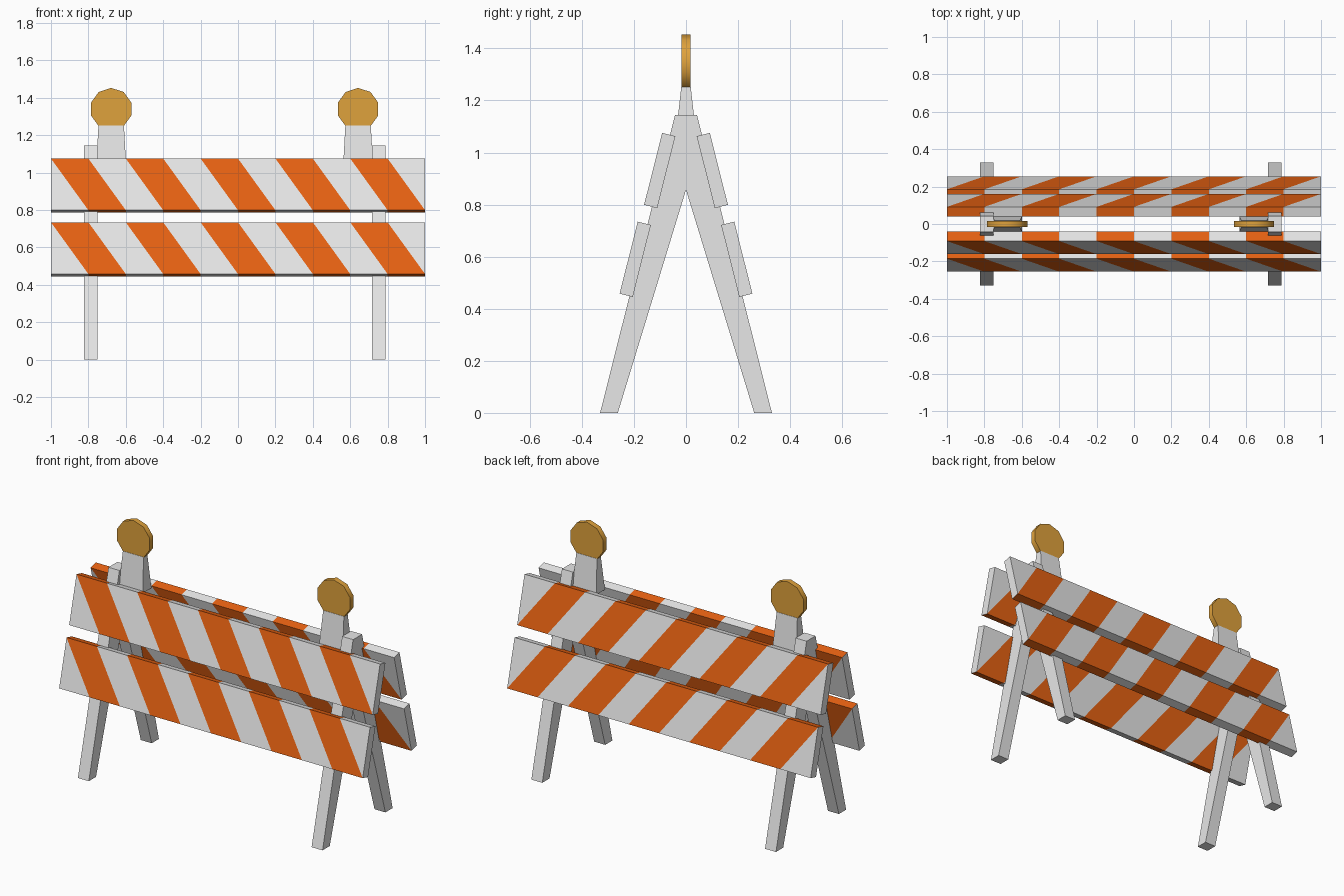
import bpy, bmesh, math
from mathutils import Matrix, Vector

if "Cube" in bpy.data.objects:
    bpy.data.objects.remove(bpy.data.objects["Cube"])


def mat(name, rgb):
    m = bpy.data.materials.new(name)
    m.diffuse_color = (*rgb, 1)
    m.use_nodes = True
    m.node_tree.nodes["Principled BSDF"].inputs["Base Color"].default_value = m.diffuse_color
    return m


WHITE = mat("off_white", (0.8, 0.8, 0.8))
ORANGE = mat("stripe_orange", (0.8, 0.122, 0.006))
AMBER = mat("lamp_amber", (0.74, 0.36, 0.045))
MID = -0.018                      # legs and lamps sit slightly left of centre
TILT = math.atan(0.2515)          # lean of the boards


def finish(name, bm, mats):
    bmesh.ops.recalc_face_normals(bm, faces=bm.faces)
    me = bpy.data.meshes.new(name)
    bm.to_mesh(me)
    bm.free()
    for m in mats:
        me.materials.append(m)
    ob = bpy.data.objects.new(name, me)
    bpy.context.collection.objects.link(ob)
    return ob


def box(size):
    bm = bmesh.new()
    bmesh.ops.create_cube(bm, size=1)
    bmesh.ops.scale(bm, vec=size, verts=bm.verts)
    return bm


# Striped board: a box cut by slanted planes, alternate slices painted orange
def board(name, side, y, z, height=0.285, thick=0.052, step=0.2):
    bm = box((2, thick, height))
    for i in range(10):
        bmesh.ops.bisect_plane(
            bm, geom=bm.verts[:] + bm.edges[:] + bm.faces[:], dist=1e-5,
            plane_co=(-1 + step * i, 0, height / 2), plane_no=(height, 0, step))
    for f in bm.faces:
        c = f.calc_center_median()
        x_top = c.x - step * (height / 2 - c.z) / height
        f.material_index = int(math.floor((x_top + 1) / step) % 2 == 0)
    bmesh.ops.transform(bm, verts=bm.verts,
                        matrix=Matrix.Translation((0, side * y, z)) @ Matrix.Rotation(side * TILT, 4, 'X'))
    finish(name, bm, [WHITE, ORANGE])


for side, label in ((-1, "front"), (1, "back")):
    board("upper_board_" + label, side, 0.101, 0.931)
    board("lower_board_" + label, side, 0.195, 0.590)

A_FRAME = [(-0.33, 0), (-0.262, 0), (0, 0.857), (0.262, 0), (0.33, 0), (0.042, 1.145), (-0.042, 1.145)]

for s, label in ((-1, "left"), (1, "right")):
    # A-shaped pair of legs
    x = MID + s * 0.77
    bm = bmesh.new()
    face = bm.faces.new([bm.verts.new((x - 0.036, y, z)) for y, z in A_FRAME])
    ext = bmesh.ops.extrude_face_region(bm, geom=[face])
    bmesh.ops.translate(bm, vec=(0.072, 0, 0), verts=[v for v in ext["geom"] if isinstance(v, bmesh.types.BMVert)])
    finish("leg_frame_" + label, bm, [WHITE])

    # Tapered lamp housing
    x = MID + s * 0.66
    bm = bmesh.new()
    bmesh.ops.create_cube(bm, size=2)
    for v in bm.verts:
        hx, hy, z = (0.068, 0.018, 1.253) if v.co.z > 0 else (0.079, 0.041, 1.05)
        v.co = Vector((x + hx * v.co.x, hy * v.co.y, z))
    finish("lamp_housing_" + label, bm, [WHITE])

    # Ten-sided lamp disc, one corner pointing up
    bm = bmesh.new()
    bmesh.ops.create_cone(bm, cap_ends=True, segments=10, radius1=0.113, radius2=0.113, depth=0.033)
    top = max(bm.verts, key=lambda v: v.co.y).co
    spin = math.pi / 2 - math.atan2(top.y, top.x)
    bmesh.ops.transform(bm, verts=bm.verts, matrix=Matrix.Translation((x, 0, 1.34))
                        @ Matrix.Rotation(math.pi / 2, 4, 'X') @ Matrix.Rotation(spin, 4, 'Z'))
    lamp = finish("lamp_disc_" + label, bm, [AMBER])
    bpy.ops.object.select_all(action='DESELECT')
    lamp.select_set(True)
    bpy.context.view_layer.objects.active = lamp
    bpy.ops.object.shade_smooth_by_angle(angle=math.radians(45))
